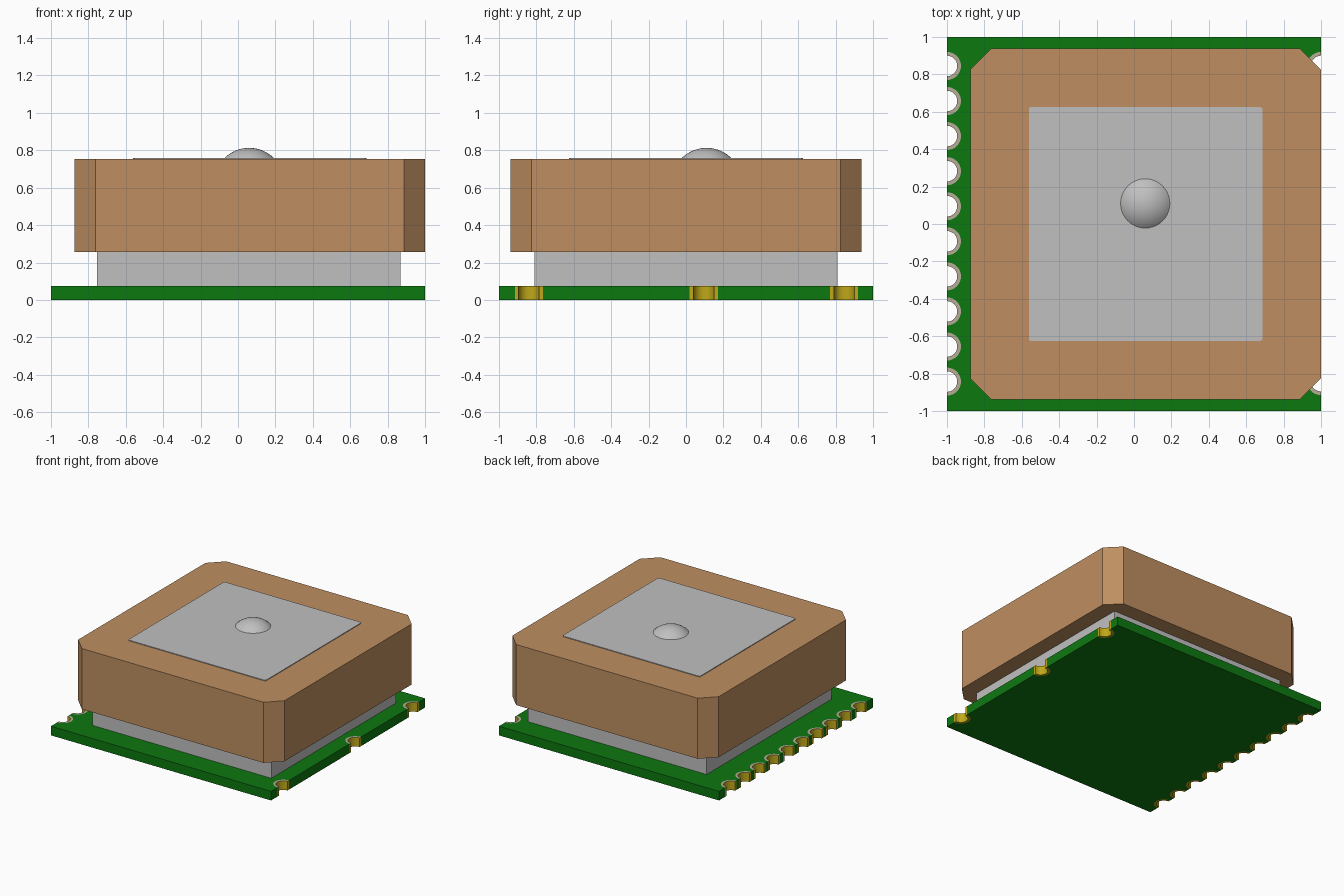
import bpy, bmesh, math

if "Cube" in bpy.data.objects:
    bpy.data.objects.remove(bpy.data.objects["Cube"])


def material(name, rgb):
    m = bpy.data.materials.new(name)
    m.use_nodes = True
    m.diffuse_color = (*rgb, 1)
    bsdf = m.node_tree.nodes["Principled BSDF"]
    bsdf.inputs["Base Color"].default_value = (*rgb, 1)
    bsdf.inputs["Roughness"].default_value = 0.6
    return m


GREEN = material("board green", (0.004, 0.188, 0.005))
CERAMIC = material("ceramic tan", (0.52, 0.275, 0.12))
SILVER = material("silver grey", (0.527, 0.527, 0.527))
GOLD = material("plated gold", (0.52, 0.39, 0.01))
BEIGE = material("pad beige", (0.47, 0.42, 0.31))


def finish(name, bm, mats):
    bmesh.ops.recalc_face_normals(bm, faces=bm.faces)
    me = bpy.data.meshes.new(name)
    bm.to_mesh(me)
    bm.free()
    ob = bpy.data.objects.new(name, me)
    bpy.context.collection.objects.link(ob)
    for m in mats:
        me.materials.append(m)
    return ob


def prism(name, outline, z0, z1, mats, top_slot=0):
    """Extrude a flat outline; the top face may take its own material."""
    bm = bmesh.new()
    base = bm.faces.new([bm.verts.new((x, y, z0)) for x, y in outline])
    ext = bmesh.ops.extrude_face_region(bm, geom=[base])["geom"]
    for g in ext:
        if isinstance(g, bmesh.types.BMVert):
            g.co.z = z1
        elif isinstance(g, bmesh.types.BMFace):
            g.material_index = top_slot
    return finish(name, bm, mats)


def cut_rect(x0, x1, y0, y1, c):
    """Rectangle outline with corners cut by c."""
    return [(x0 + c, y0), (x1 - c, y0), (x1, y0 + c), (x1, y1 - c),
            (x1 - c, y1), (x0 + c, y1), (x0, y1 - c), (x0, y0 + c)]


def half_arc(side, yc, r, n=16):
    """Half circle bulging inward from the edge x = side, from low y to high y."""
    return [(side - side * r * math.cos(a), yc + r * math.sin(a))
            for a in (math.pi * (i / n - 0.5) for i in range(n + 1))]


BOARD_TOP = 0.075
OUTER, INNER = 0.075, 0.055
left_pads = [0.845]
right_pads = [0.845 - 0.1875 * i for i in range(10)]
pads = [(1, y) for y in (-0.84, 0.095, 0.845)]
pads += [(-1, y) for y in right_pads]

# Circuit board with half-round notches along two edges
outline = [(-1, -1), (1, -1)]
for s, y in pads[:3]:
    outline += half_arc(s, y, OUTER)
outline += [(1, 1), (-1, 1)]
for s, y in pads[3:]:
    outline += half_arc(s, y, OUTER)[::-1]
prism("circuit_board", outline, 0, BOARD_TOP, [GREEN])

# Plated half-hole contacts filling the notches
for i, (s, y) in enumerate(pads):
    ring = half_arc(s, y, OUTER) + half_arc(s, y, INNER)[::-1]
    ob = prism(f"edge_contact_{i + 1}", ring, 0, BOARD_TOP, [GOLD, BEIGE], top_slot=1)
    bpy.context.view_layer.objects.active = ob
    bpy.ops.object.select_all(action="DESELECT")
    ob.select_set(True)
    bpy.ops.object.shade_smooth_by_angle(angle=math.radians(30))

# Metal shield can between board and ceramic
prism("shield_can", [(-0.755, -0.81), (0.87, -0.81), (0.87, 0.81), (-0.755, 0.81)],
      BOARD_TOP, 0.255, [SILVER])

# Ceramic block with chamfered corners
prism("ceramic_block", cut_rect(-0.875, 1.0, -0.9375, 0.9375, 0.112), 0.255, 0.753, [CERAMIC])

# Thin metal patch on top
prism("antenna_patch", cut_rect(-0.5625, 0.6875, -0.625, 0.625, 0.008), 0.753, 0.759, [SILVER])

# Solder dome: a spherical cap built from rings
a, h, z0, N, K = 0.135, 0.057, 0.756, 40, 8
R = (a * a + h * h) / (2 * h)
half = math.asin(a / R)
bm = bmesh.new()
rings = []
for k in range(K):
    t = half * (1 - k / K)
    rings.append([bm.verts.new((0.06 + R * math.sin(t) * math.cos(2 * math.pi * j / N),
                                0.11 + R * math.sin(t) * math.sin(2 * math.pi * j / N),
                                z0 + h - R + R * math.cos(t))) for j in range(N)])
tip = bm.verts.new((0.06, 0.11, z0 + h))
for lo, hi in zip(rings, rings[1:]):
    for j in range(N):
        n = (j + 1) % N
        bm.faces.new((lo[j], lo[n], hi[n], hi[j]))
for j in range(N):
    bm.faces.new((rings[-1][j], rings[-1][(j + 1) % N], tip))
bm.faces.new(rings[0][::-1])
dome = finish("solder_dome", bm, [SILVER])
bpy.ops.object.select_all(action="DESELECT")
bpy.context.view_layer.objects.active = dome
dome.select_set(True)
bpy.ops.object.shade_smooth_by_angle(angle=math.radians(30))
